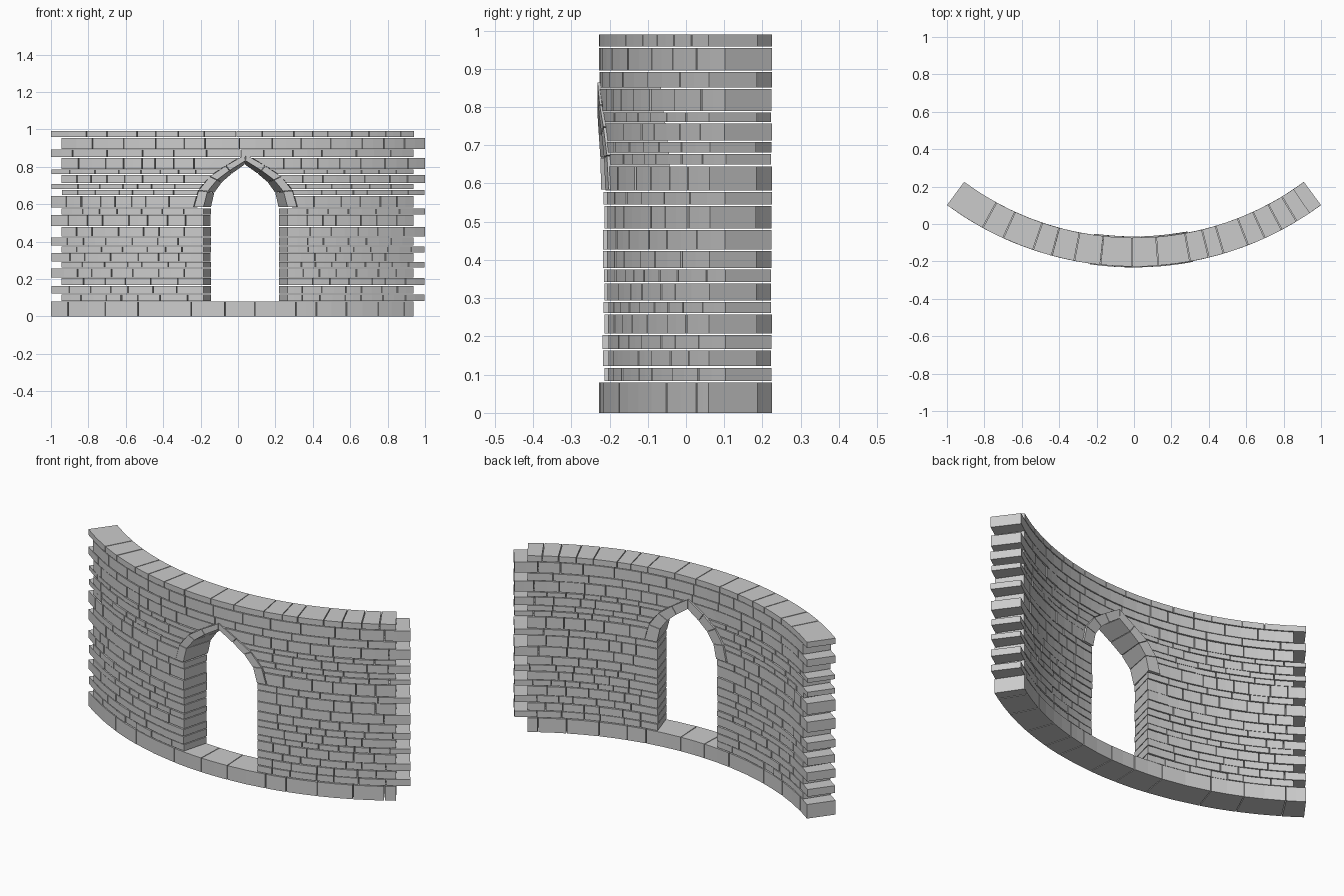
import bpy, bmesh, math, random

if "Cube" in bpy.data.objects:
    bpy.data.objects.remove(bpy.data.objects["Cube"])

random.seed(7)
R_OUT, R_IN, CY = 1.685, 1.53, 1.457      # curved wall radii and centre of curvature
GAP = 0.004                               # open joint between stones
DOOR_X, DOOR_HALF, SPLAY, SPRING = 0.04, 0.225, 0.025, 0.583
# pointed arch, right half: (offset from door centre, height above spring line)
ARCH_OUT = [(.275, 0), (.25, .09), (.19, .165), (.105, .222), (0, .282)]
ARCH_IN = [(.225, 0), (.203, .085), (.152, .147), (.085, .197), (0, .25)]


def bend(x, z, r):
    """Place a point by its x on the outer face, its height and its radius."""
    a = math.asin(max(-1, min(1, x / R_OUT)))
    return (r * math.sin(a), CY - r * math.cos(a), z)


def block(bm, front, back, ro, ri, n=1):
    """Stone from front/back quads [bottom left, bottom right, top right, top left]."""
    rings = []
    for i in range(n + 1):
        t = i / n
        ring = []
        for quad, r in ((front, ro), (back, ri)):
            bl, br, tr, tl = quad
            lo = [bl[k] + (br[k] - bl[k]) * t for k in (0, 1)]
            hi = [tl[k] + (tr[k] - tl[k]) * t for k in (0, 1)]
            pair = [bm.verts.new(bend(*lo, r)), bm.verts.new(bend(*hi, r))]
            ring += pair if r == ro else pair[::-1]
        rings.append(ring)
    for a, b in zip(rings, rings[1:]):
        for k in range(4):
            m = (k + 1) % 4
            bm.faces.new((a[k], b[k], b[m], a[m]))
    bm.faces.new(rings[0])
    bm.faces.new(rings[-1][::-1])


def finish(bm, name):
    bmesh.ops.recalc_face_normals(bm, faces=bm.faces)
    me = bpy.data.meshes.new(name)
    bm.to_mesh(me)
    bm.free()
    bpy.context.collection.objects.link(bpy.data.objects.new(name, me))


def arch_half(z):
    """Half width of the arch's outer edge at height z."""
    h = z - SPRING
    for (x0, h0), (x1, h1) in zip(ARCH_OUT, ARCH_OUT[1:]):
        if h <= h1:
            return x0 + (x1 - x0) * max(0, h - h0) / (h1 - h0)
    return 0


def random_joints(a, b, lo, hi):
    cuts = [a]
    while b - cuts[-1] > hi * 1.3:
        cuts.append(cuts[-1] + random.uniform(lo, hi))
    if b - cuts[-1] > hi:
        cuts.append((cuts[-1] + b) / 2)
    return cuts + [b]


def stones(bm, cuts, z0, z1, ends, jitter):
    """A run of stones; ends gives the slope/splay (top, back) shifts at each end."""
    last = len(cuts) - 2
    for i, (a, b) in enumerate(zip(cuts, cuts[1:])):
        a += GAP / 2 if i else 0
        b -= GAP / 2 if i < last else 0
        ta, ka = ends[0] if i == 0 else (0, 0)
        tb, kb = ends[1] if i == last else (0, 0)
        front = [(a, z0), (b, z0), (b + tb, z1), (a + ta, z1)]
        back = [(x + (ka if k in (0, 3) else kb), z) for k, (x, z) in enumerate(front)]
        j = random.uniform(-jitter, 0)
        block(bm, front, back, R_OUT + j, R_IN - j, 2)


# Stone courses, alternately toothed at the two ends
levels = [0, .081, .120, .165, .206, .259, .292, .340, .377, .425, .480, .543,
          .580, .647, .679, .711, .759, .787, .849, .893, .956, .992]
BASE = [-.91, -.71, -.535, -.25, -.07, .09, .31, .42, .58, .75, .89]
COPING = [-.81, -.70, -.54, -.44, -.32, -.18, -.01, .13, .30, .40, .48, .61, .70, .79, .87]
for c, (lo, hi) in enumerate(zip(levels, levels[1:])):
    left, right = (-1, .94) if c % 2 == 0 else (-.945, 1)
    z0, z1 = lo + (GAP / 2 if c else 0), hi - GAP / 2
    bm = bmesh.new()
    flat = ((0, 0), (0, 0))
    size = (.07, .15) if z1 < .85 else (.11, .2)
    if c in (0, 20):
        stones(bm, [left] + (BASE if c == 0 else COPING) + [right], z0, z1, flat, .001)
    elif z1 > .85:
        stones(bm, random_joints(left, right, *size), z0, z1, flat, .003)
    else:
        if z1 < SPRING:                       # splayed door jamb
            w0, slope, splay = DOOR_HALF, 0, SPLAY
        else:                                 # stones cut to the arch
            w0 = arch_half(z0) + .004
            slope, splay = w0 - arch_half(z1) - .004, 0
        stones(bm, random_joints(left, DOOR_X - w0, *size), z0, z1,
               ((0, 0), (slope, splay)), .005)
        stones(bm, random_joints(DOOR_X + w0, right, *size), z0, z1,
               ((-slope, -splay), (0, 0)), .005)
    finish(bm, f"stone_course_{c + 1:02d}")

# Arch stones, mirrored about the door centre, standing slightly proud of the wall
bm = bmesh.new()
for s in (-1, 1):
    for i in range(4):
        def mix(p, q, t):
            return (p[0] + (q[0] - p[0]) * t, p[1] + (q[1] - p[1]) * t)
        t0, t1 = .015, .985
        quad = [mix(ARCH_IN[i], ARCH_IN[i + 1], t0), mix(ARCH_OUT[i], ARCH_OUT[i + 1], t0),
                mix(ARCH_OUT[i], ARCH_OUT[i + 1], t1), mix(ARCH_IN[i], ARCH_IN[i + 1], t1)]
        front = [(DOOR_X + s * x, SPRING + h) for x, h in quad]
        back = []
        for k, (x, h) in enumerate(quad):     # splayed underside
            if k in (0, 3):
                x, h = x * (1 - SPLAY / DOOR_HALF), h * .92
            back.append((DOOR_X + s * x, SPRING + h))
        block(bm, front, back, R_OUT + .004, R_IN - .006)
finish(bm, "arch_stones")
